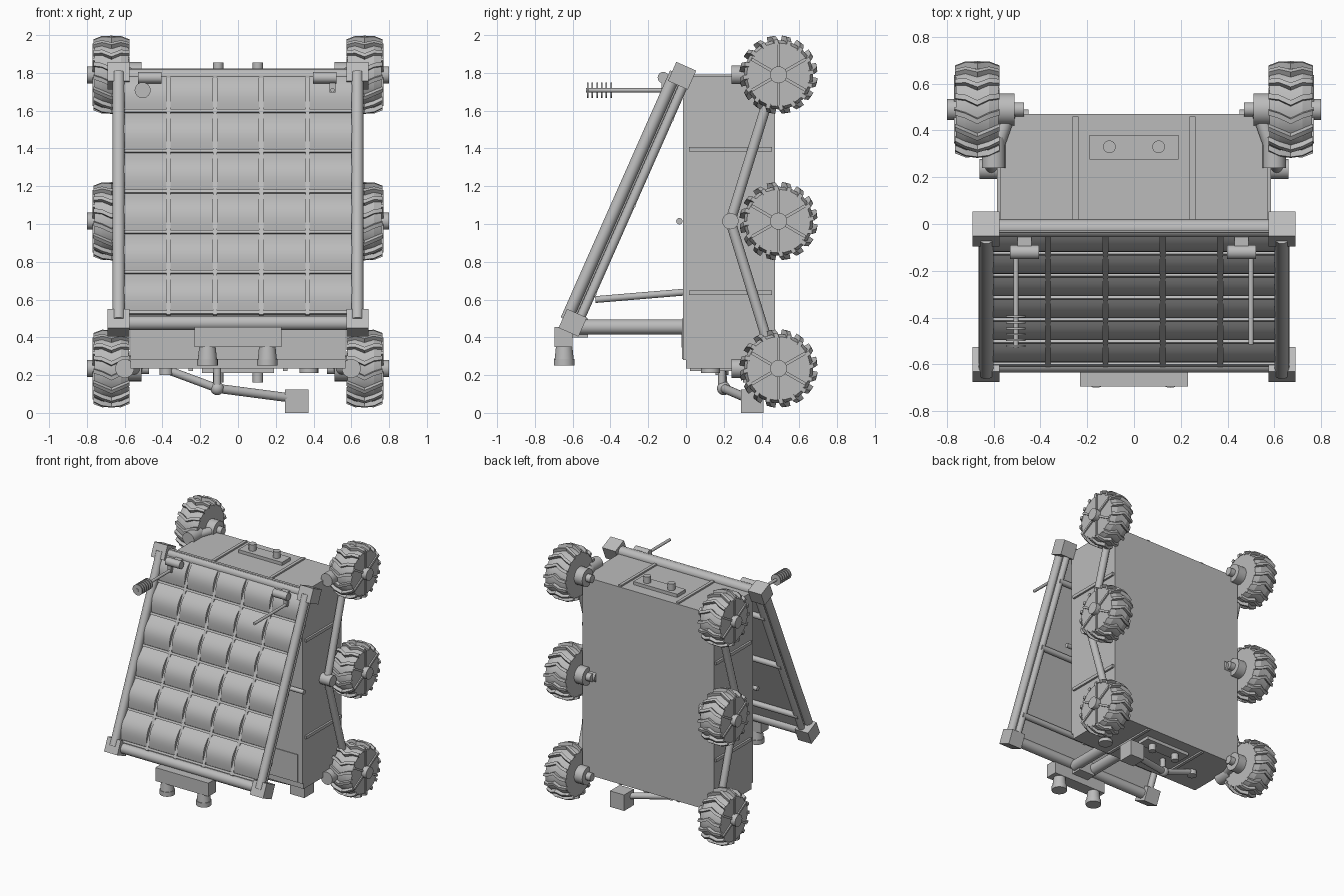
import bpy, bmesh, math
from mathutils import Vector, Matrix

cube = bpy.data.objects.get("Cube")
if cube:
    bpy.data.objects.remove(cube, do_unlink=True)

GREY = (0.5, 0.5, 0.5, 1)
mat = bpy.data.materials.new("plain grey")
mat.use_nodes = True
mat.diffuse_color = GREY
mat.node_tree.nodes["Principled BSDF"].inputs["Base Color"].default_value = GREY
I = Matrix.Identity(4)


def finish(name, bm, smooth=True):
    bmesh.ops.recalc_face_normals(bm, faces=bm.faces)
    me = bpy.data.meshes.new(name)
    bm.to_mesh(me)
    bm.free()
    me.materials.append(mat)
    ob = bpy.data.objects.new(name, me)
    bpy.context.collection.objects.link(ob)
    if smooth:
        bpy.ops.object.select_all(action='DESELECT')
        ob.select_set(True)
        bpy.context.view_layer.objects.active = ob
        bpy.ops.object.shade_smooth_by_angle(angle=math.radians(35))
    return ob


def add_box(bm, lo, hi, m=I):
    lo, hi = Vector(lo), Vector(hi)
    mid, size = (lo + hi) / 2, hi - lo
    bmesh.ops.create_cube(bm, size=1, matrix=m @ Matrix.Translation(mid) @ Matrix.Diagonal((*size, 1)))


def add_tube(bm, a, b, r, r2=None, m=I, n=24):
    a, b = Vector(a), Vector(b)
    d = b - a
    rot = d.to_track_quat('Z', 'Y').to_matrix().to_4x4()
    bmesh.ops.create_cone(bm, cap_ends=True, segments=n, radius1=r, radius2=r if r2 is None else r2,
                          depth=d.length, matrix=m @ Matrix.Translation((a + b) / 2) @ rot)


def box(name, lo, hi, m=I):
    bm = bmesh.new()
    add_box(bm, lo, hi, m)
    return finish(name, bm, False)


def tube(name, a, b, r, r2=None, m=I):
    bm = bmesh.new()
    add_tube(bm, a, b, r, r2, m)
    return finish(name, bm)


def ball(name, c, r):
    bm = bmesh.new()
    bmesh.ops.create_uvsphere(bm, u_segments=20, v_segments=12, radius=r, matrix=Matrix.Translation(c))
    return finish(name, bm)


# Body with front plate, access panel and raised strips
box("body", (-.57, 0, .235), (.57, .47, 1.78))
box("body_front_plate", (-.57, -.015, .28), (.57, 0, 1.78))
box("access_panel", (-.53, -.02, .285), (.53, -.015, .5))
box("access_hatch", (-.51, -.024, .345), (-.425, -.02, .425))
for z, s in ((1.78, 1), (.235, -1)):
    box("connector_plate", (-.19, .275, z), (.19, .38, z + .025 * s))
    for x in (-.25, .25):
        box("cap_strip", (x - .012, .02, z), (x + .012, .46, z + .012 * s))
    for x in (-.105, .105):
        tube("connector_knob", (x, .33, z), (x, .33, z + .075 * s), .027)
for s in (-1, 1):
    for z in (.635, 1.395):
        box("side_strip", (s * .57, .015, z - .012), (s * .585, .455, z + .012))
tube("front_cross_rod", (-.6, -.035, 1.015), (.6, -.035, 1.015), .017)
tube("belly_disc", (.375, .13, .21), (.375, .13, .235), .05)


# Wheel: crowned drum, rims, spokes, hubs and angled cleats
def wheel(name, side, y, z):
    bm = bmesh.new()
    c = Matrix.Translation((side * .67, y, z)) @ Matrix.Diagonal((side, 1, 1, 1))
    add_tube(bm, (-.05, 0, 0), (.05, 0, 0), .183, m=c, n=32)
    add_tube(bm, (.05, 0, 0), (.09, 0, 0), .183, .168, c, 32)
    add_tube(bm, (-.05, 0, 0), (-.09, 0, 0), .183, .168, c, 32)
    add_tube(bm, (.08, 0, 0), (.13, 0, 0), .045, m=c)
    add_tube(bm, (-.16, 0, 0), (-.08, 0, 0), .068, m=c)
    add_tube(bm, (-.2, 0, 0), (-.15, 0, 0), .03, m=c)
    for i in range(6):
        add_box(bm, (.085, -.008, 0), (.1, .008, .165), c @ Matrix.Rotation(math.tau * i / 6, 4, 'X'))
    # each cleat is a chevron bent around the crown
    for i in range(16):
        turn = c @ Matrix.Rotation(math.tau * (i + .5) / 16, 4, 'X')
        rings = []
        for x, shift, top in ((-.095, .022, .185), (-.05, .012, .205), (0, -.012, .207),
                              (.05, .012, .205), (.095, .022, .185)):
            rings.append([bm.verts.new(turn @ Vector((x, shift + w, h))) for w, h in
                          ((-.011, .16), (.011, .16), (.011, top), (-.011, top))])
        for p, q in zip(rings, rings[1:]):
            for k in range(4):
                bm.faces.new((p[k], p[k - 1], q[k - 1], q[k]))
        bm.faces.new(rings[0])
        bm.faces.new(rings[-1])
    return finish(name, bm)


# Wheels and suspension on both sides
for s, side in ((1, "left"), (-1, "right")):
    for label, z in (("upper", 1.79), ("middle", 1.015), ("lower", .235)):
        wheel(f"{side}_{label}_wheel", s, .49, z)
        if label != "middle":
            tube(f"{side}_{label}_steering_motor", (s * .6, .24, z), (s * .6, .37, z), .05)
            tube(f"{side}_{label}_steering_link", (s * .58, .35, z), (s * .53, .49, z), .032)
            tube(f"{side}_{label}_rocker_arm", (s * .61, .235, 1.015), (s * .61, .475, z), .027)
    tube(f"{side}_pivot", (s * .56, .235, 1.015), (s * .66, .235, 1.015), .043)
    tube(f"{side}_middle_axle", (s * .45, .45, 1.015), (s * .6, .45, 1.015), .04)

# Tilted panel; its local z runs up the slope and local y points behind it
T = Matrix.Translation((0, -.308, 1.13)) @ Matrix.Rotation(-math.atan2(.58, 1.31), 4, 'X')
H = .715
box("panel_backing", (-.61, -.01, -H), (.61, .01, H), T)
for s in (-1, 1):
    tube("panel_side_rail", (s * .632, -.04, -H), (s * .632, -.04, H), .032, m=T)
    tube("panel_inner_rail", (s * .615, .025, -H), (s * .615, .025, H), .024, m=T)
    for z in (-H, H):
        box("panel_corner", (s * .575, -.06, z - .055), (s * .69, .055, z + .055), T)
for z in (-H, H):
    tube("panel_end_tube", (-.6, 0, z), (.6, 0, z), .038, m=T)
for z in (-.53, -.02, .48):
    tube("panel_cross_bar", (-.63, .03, z), (.63, .03, z), .022, m=T)

# Bulged cells in a five by six grid with thin dividers
bm = bmesh.new()
pitch_x, pitch_z, bottom = .2455, .2335, -.665
for i in range(5):
    for j in range(6):
        x0 = -.6135 + i * pitch_x + .011
        z0 = bottom + j * pitch_z + .009
        width, height = pitch_x - .022, pitch_z - .018
        ends = []
        for x in (x0, x0 + width):
            arc = [(-.018 - .035 * math.sin(math.pi * k / 10), z0 + height * k / 10) for k in range(11)]
            outline = [(0, z0)] + arc + [(0, z0 + height)]
            ends.append([bm.verts.new(T @ Vector((x, y, z))) for y, z in outline])
        a, b = ends
        bm.faces.new(a)
        bm.faces.new(b)
        for k in range(len(a)):
            bm.faces.new((a[k], a[k - 1], b[k - 1], b[k]))
finish("panel_cells", bm)
bm = bmesh.new()
for i in range(6):
    x = -.6135 + i * pitch_x
    add_box(bm, (x - .011, -.03, -.68), (x + .011, 0, H), T)
for j in range(7):
    z = bottom + j * pitch_z
    add_box(bm, (-.61, -.03, z - .009), (.61, 0, z + .009), T)
finish("panel_dividers", bm, False)

# Struts joining panel and body
for x in (-.07, .07):
    tube("upper_strut", (x, -.48, .6), (x, 0, .64), .018)
    tube("lower_strut", (x, -.58, .455), (x, 0, .455), .04)

# Twin camera head under the panel
box("camera_neck", (-.07, -.61, .4), (.07, -.52, .5))
box("camera_bar", (-.23, -.695, .35), (.23, -.6, .455))
for x in (-.162, .155):
    tube("camera_barrel", (x, -.645, .27), (x, -.645, .355), .052, .043)
    tube("camera_lens", (x, -.645, .25), (x, -.645, .285), .055)

# Hinged aerials at the top of the panel
for x, rod, end in ((-.468, -.505, -.53), (.46, .5, -.515)):
    tube("aerial_hinge", (x - .062, -.12, 1.775), (x + .062, -.12, 1.775), .03)
    box("aerial_bracket", (x - .03, -.12, 1.745), (x + .03, -.02, 1.79))
    box("aerial_drop", (rod - .015, -.13, 1.695), (rod + .015, -.105, 1.775))
    tube("aerial_rod", (rod, end, 1.708), (rod, -.02, 1.708), .011)
for i in range(6):
    y = -.525 + i * .025
    tube("aerial_fin", (-.505, y, 1.708), (-.505, y + .008, 1.708), .042)

# Folding sampling arm beneath the body
tube("arm_shoulder", (-.38, .19, .2), (-.38, .19, .24), .035)
tube("upper_arm", (-.38, .19, .23), (-.11, .2, .13), .022)
ball("arm_elbow", (-.11, .2, .13), .036)
tube("forearm", (-.11, .2, .13), (.31, .33, .075), .024)
tube("arm_mount", (-.11, .19, .13), (-.11, .19, .24), .02)
box("arm_tool", (.25, .29, 0), (.372, .41, .125))
